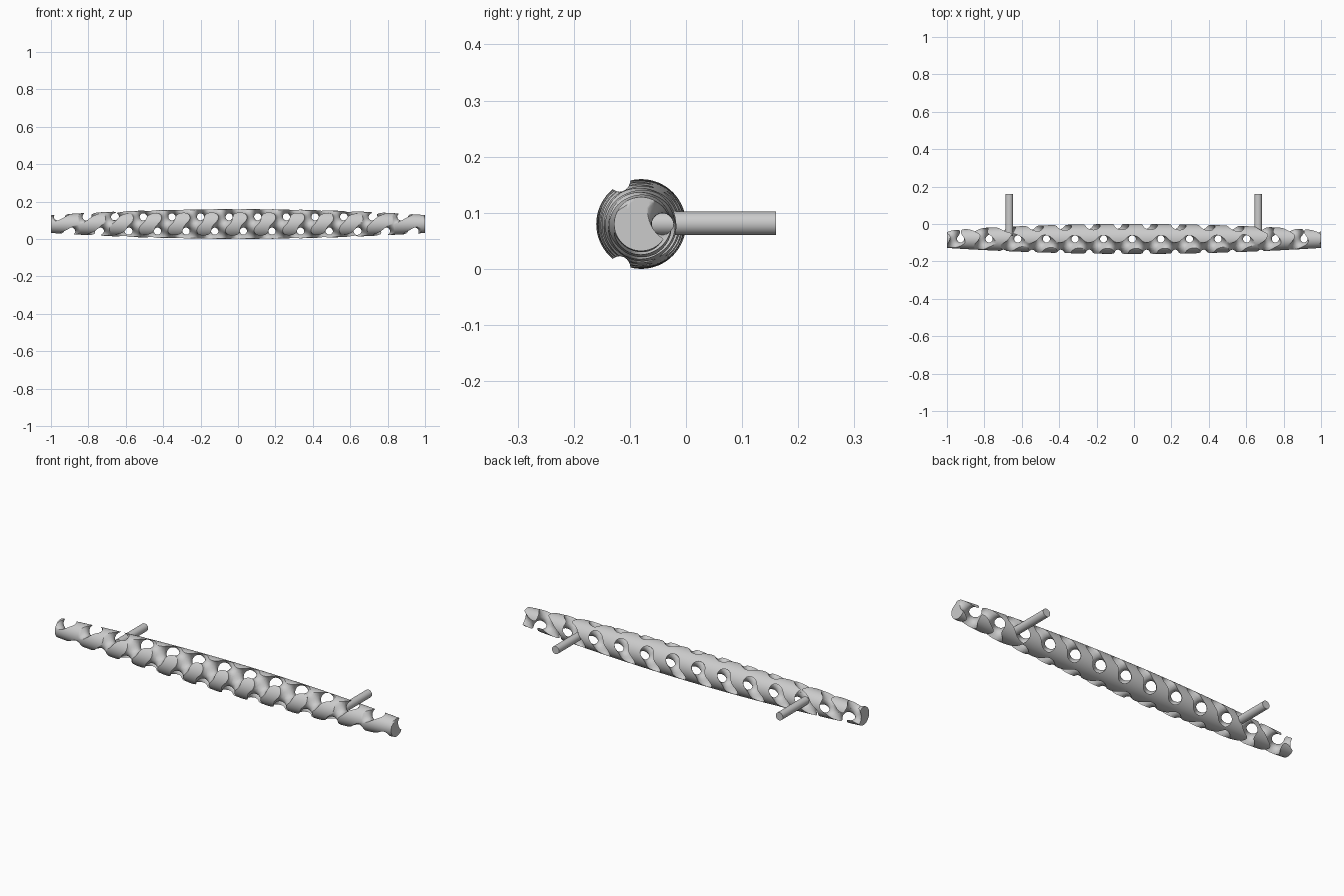
import bpy, bmesh, math
from itertools import permutations

if "Cube" in bpy.data.objects:
    bpy.data.objects.remove(bpy.data.objects["Cube"])

CELL = 0.153                    # gyroid period
K = 2 * math.pi / CELL
PHASE = math.radians(305)       # gyroid phase at the right end
AXIS_Y, AXIS_Z = -0.08, 0.08    # centre line of the grip
N, NX = 16, 224                 # grid cells across and along the grip


def envelope(x):
    return 0.08 - 0.032 * x * x


def gyroid(p):
    x, y, z = (p[0] - 1) * K + PHASE, p[1] * K, p[2] * K
    return (math.sin(x) * math.cos(y) + math.sin(y) * math.cos(z)
            + math.sin(z) * math.cos(x))


def disk(u, v):
    # square grid mapped onto a round section
    if u == 0 and v == 0:
        return 0.0, 0.0
    if abs(u) >= abs(v):
        r, a = u, math.pi / 4 * v / u
    else:
        r, a = v, math.pi / 2 - math.pi / 4 * u / v
    return r * math.cos(a), r * math.sin(a)


def build_grip():
    bm = bmesh.new()
    pos, val, cache = {}, {}, {}
    for i in range(NX + 1):
        x = -1 + 2 * i / NX
        r = envelope(x)
        for j in range(N + 1):
            for k in range(N + 1):
                dy, dz = disk(2 * j / N - 1, 2 * k / N - 1)
                p = (x, dy * r, dz * r)
                pos[i, j, k] = p
                val[i, j, k] = gyroid(p)

    def vert(p):
        return bm.verts.new((p[0], p[1] + AXIS_Y, p[2] + AXIS_Z))

    def corner(a):
        if a not in cache:
            cache[a] = vert(pos[a])
        return cache[a]

    def cut(a, b):
        # point on a grid edge where the gyroid crosses zero
        key = (a, b) if a < b else (b, a)
        if key not in cache:
            a, b = key
            pa, pb, ga, gb = pos[a], pos[b], val[a], val[b]
            lo, hi = 0.0, 1.0
            for _ in range(3):
                t = lo + (hi - lo) * ga / (ga - gb)
                p = [m + (n - m) * t for m, n in zip(pa, pb)]
                g = gyroid(p)
                if (g < 0) == (ga < 0):
                    lo, ga = t, g
                else:
                    hi, gb = t, g
                if abs(g) < 1e-4:
                    break
            cache[key] = vert(p)
        return cache[key]

    def face(vs):
        try:
            bm.faces.new(vs)
        except ValueError:
            pass

    # six tetrahedra per grid cell
    tets = []
    for perm in permutations(range(3)):
        c, path = [0, 0, 0], [(0, 0, 0)]
        for ax in perm:
            c[ax] = 1
            path.append(tuple(c))
        tets.append(path)
    corners = [(a, b, c) for a in (0, 1) for b in (0, 1) for c in (0, 1)]
    top = (NX, N, N)

    for i in range(NX):
        for j in range(N):
            for k in range(N):
                inside = sum(val[i + a, j + b, k + c] < 0 for a, b, c in corners)
                edge = (i in (0, NX - 1)) or (j in (0, N - 1)) or (k in (0, N - 1))
                if inside == 0 or (inside == 8 and not edge):
                    continue
                for path in tets:
                    t = [(i + a, j + b, k + c) for a, b, c in path]
                    ins = [q for q in t if val[q] < 0]
                    out = [q for q in t if val[q] >= 0]
                    # gyroid wall
                    if len(ins) == 1:
                        face([cut(ins[0], q) for q in out])
                    elif len(ins) == 3:
                        face([cut(out[0], q) for q in ins])
                    elif len(ins) == 2:
                        a, b = ins
                        c, d = out
                        face([cut(a, c), cut(a, d), cut(b, d), cut(b, c)])
                    if not edge or not ins:
                        continue
                    # outer skin and end caps
                    for s in range(4):
                        tri = t[:s] + t[s + 1:]
                        if not any(tri[0][ax] == tri[1][ax] == tri[2][ax]
                                   and tri[0][ax] in (0, top[ax]) for ax in range(3)):
                            continue
                        poly = []
                        for m in range(3):
                            a, b = tri[m], tri[(m + 1) % 3]
                            if val[a] < 0:
                                poly.append(corner(a))
                            if (val[a] < 0) != (val[b] < 0):
                                poly.append(cut(a, b))
                        if len(poly) > 2:
                            face(poly)

    bmesh.ops.remove_doubles(bm, verts=bm.verts, dist=0.0006)
    bmesh.ops.recalc_face_normals(bm, faces=bm.faces)
    me = bpy.data.meshes.new("lattice_grip")
    bm.to_mesh(me)
    bm.free()
    ob = bpy.data.objects.new("lattice_grip", me)
    bpy.context.collection.objects.link(ob)
    return ob


def smooth(ob, angle):
    bpy.ops.object.select_all(action='DESELECT')
    ob.select_set(True)
    bpy.context.view_layer.objects.active = ob
    bpy.ops.object.shade_smooth_by_angle(angle=math.radians(angle))


# gyroid lattice grip
smooth(build_grip(), 40)

# mounting pegs
for side, x in (("left", -0.667), ("right", 0.664)):
    y0, y1 = AXIS_Y + 0.015, 0.16
    bpy.ops.mesh.primitive_cylinder_add(
        vertices=48, radius=0.021, depth=y1 - y0,
        location=(x, (y0 + y1) / 2, AXIS_Z + 0.001), rotation=(math.pi / 2, 0, 0))
    peg = bpy.context.object
    peg.name = side + "_mounting_peg"
    smooth(peg, 40)
